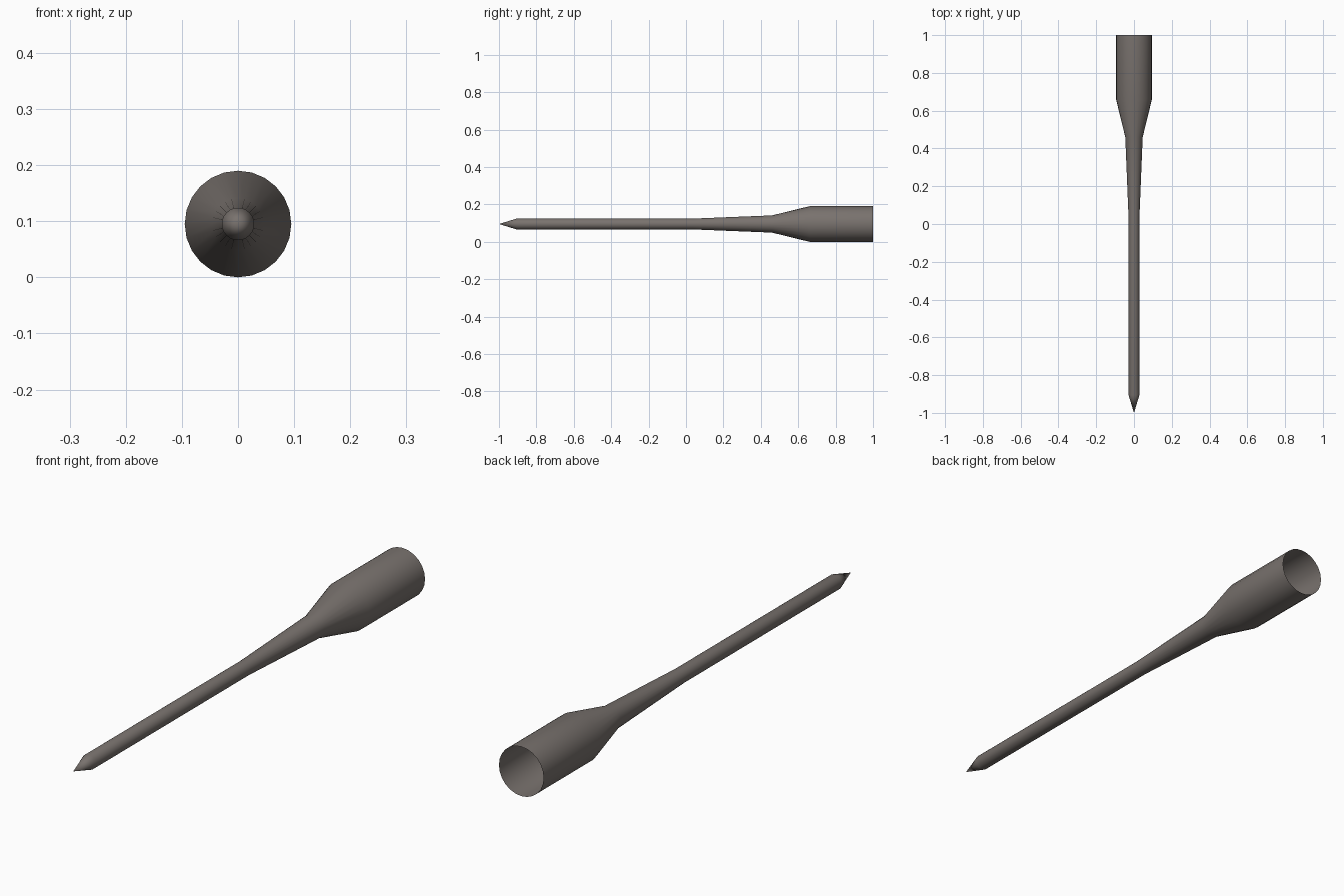
import bpy, bmesh
from math import cos, sin, tau

cube = bpy.data.objects.get("Cube")
if cube:
    bpy.data.objects.remove(cube, do_unlink=True)

SIDES = 24
AXIS_Z = 0.095

# Warm grey metal
metal = bpy.data.materials.new("warm grey metal")
metal.use_nodes = True
colour = (0.19, 0.168, 0.155, 1)
metal.diffuse_color = colour
metal.node_tree.nodes["Principled BSDF"].inputs["Base Color"].default_value = colour

# Outline along y: (position, radius), from behind the point to the open socket
profile = [(-0.905, 0.029), (0.04, 0.029), (0.46, 0.046), (0.66, 0.095), (1.0, 0.095)]

bm = bmesh.new()
rings = []
for y, r in profile:
    rings.append([bm.verts.new((r * cos(tau * i / SIDES), y, AXIS_Z + r * sin(tau * i / SIDES)))
                  for i in range(SIDES)])

# Sharp point
tip = bm.verts.new((0, -1, AXIS_Z))
for i in range(SIDES):
    bm.faces.new((tip, rings[0][i], rings[0][i - 1]))

# Shaft, flared neck and hollow socket, open at the back
for a, b in zip(rings, rings[1:]):
    for i in range(SIDES):
        bm.faces.new((a[i - 1], a[i], b[i], b[i - 1]))
bmesh.ops.recalc_face_normals(bm, faces=bm.faces)

mesh = bpy.data.meshes.new("socketed_spike")
bm.to_mesh(mesh)
bm.free()
mesh.materials.append(metal)
spike = bpy.data.objects.new("socketed_spike", mesh)
bpy.context.collection.objects.link(spike)

bpy.ops.object.select_all(action="DESELECT")
spike.select_set(True)
bpy.context.view_layer.objects.active = spike
bpy.ops.object.shade_smooth_by_angle(angle=0.6)
